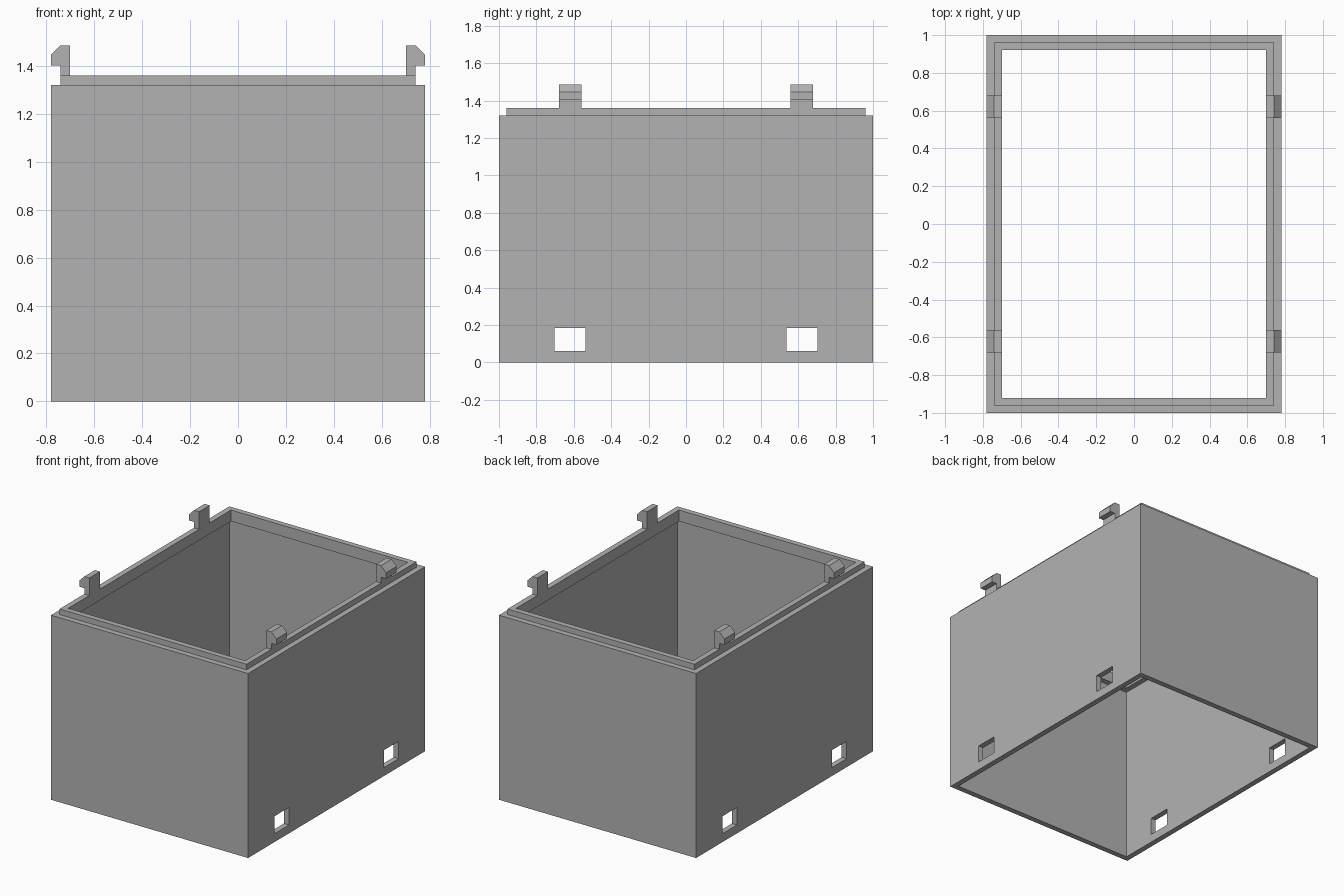
import bpy
import bmesh

cube = bpy.data.objects.get("Cube")
if cube:
    bpy.data.objects.remove(cube, do_unlink=True)

HALF_X, HALF_Y = 0.78, 1.0
WALL = 0.04
SHOULDER, RIM_TOP, RIM_BASE = 1.32, 1.36, 1.28
CLIP_Y = 0.62

grey = bpy.data.materials.new("plain grey")
grey.use_nodes = True
colour = (0.45, 0.45, 0.45, 1)
grey.diffuse_color = colour
grey.node_tree.nodes["Principled BSDF"].inputs["Base Color"].default_value = colour


def finish(bm, name):
    """Turn a bmesh into a named grey object."""
    bmesh.ops.recalc_face_normals(bm, faces=bm.faces[:])
    mesh = bpy.data.meshes.new(name)
    bm.to_mesh(mesh)
    bm.free()
    mesh.materials.append(grey)
    obj = bpy.data.objects.new(name, mesh)
    bpy.context.collection.objects.link(obj)
    return obj


def rectangular_sweep(name, section):
    """Carry a closed (inset, height) section around the box outline."""
    bm = bmesh.new()
    loops = []
    for inset, z in section:
        x, y = HALF_X - inset, HALF_Y - inset
        loops.append([bm.verts.new((sx * x, sy * y, z))
                      for sx, sy in ((-1, -1), (1, -1), (1, 1), (-1, 1))])
    for a, b in zip(loops, loops[1:] + loops[:1]):
        for i in range(4):
            j = (i + 1) % 4
            bm.faces.new((a[i], a[j], b[j], b[i]))
    return finish(bm, name)


def prism(name, profile, y_min, y_max):
    """Extrude an (x, z) profile along y."""
    bm = bmesh.new()
    face = bm.faces.new([bm.verts.new((x, y_min, z)) for x, z in profile])
    ext = bmesh.ops.extrude_face_region(bm, geom=[face])
    moved = [v for v in ext["geom"] if isinstance(v, bmesh.types.BMVert)]
    bmesh.ops.translate(bm, verts=moved, vec=(0, y_max - y_min, 0))
    return finish(bm, name)


# Open box: thin walls, stepped shoulder and an inward overhanging rim
body = rectangular_sweep("box_body", [
    (0, 0), (0, SHOULDER), (WALL, SHOULDER), (WALL, RIM_TOP),
    (2 * WALL, RIM_TOP), (2 * WALL, RIM_BASE), (WALL, RIM_BASE), (WALL, 0)])

# Latch slots through both long walls
for y in (-CLIP_Y, CLIP_Y):
    cutter = prism("slot_cutter", [(-1, 0.06), (1, 0.06), (1, 0.185), (-1, 0.185)],
                   y - 0.082, y + 0.082)
    cutter.hide_render = True
    mod = body.modifiers.new("slot", "BOOLEAN")
    mod.operation = "DIFFERENCE"
    mod.solver = "EXACT"
    mod.object = cutter
    bpy.context.view_layer.objects.active = body
    bpy.ops.object.modifier_apply(modifier=mod.name)
    bpy.data.objects.remove(cutter, do_unlink=True)

# Snap hooks standing on the rim, barbs facing outward
inner, stem, barb = HALF_X - 2 * WALL, HALF_X - WALL, HALF_X
hook = [(inner, RIM_TOP), (stem, RIM_TOP), (stem, 1.402), (barb, 1.402),
        (barb, 1.445), (stem, 1.485), (inner, 1.485)]
for side, sx in (("left", 1), ("right", -1)):
    for end, y in (("front", -CLIP_Y), ("back", CLIP_Y)):
        prism(f"{end}_{side}_hook", [(sx * x, z) for x, z in hook],
              y - 0.06, y + 0.06)
